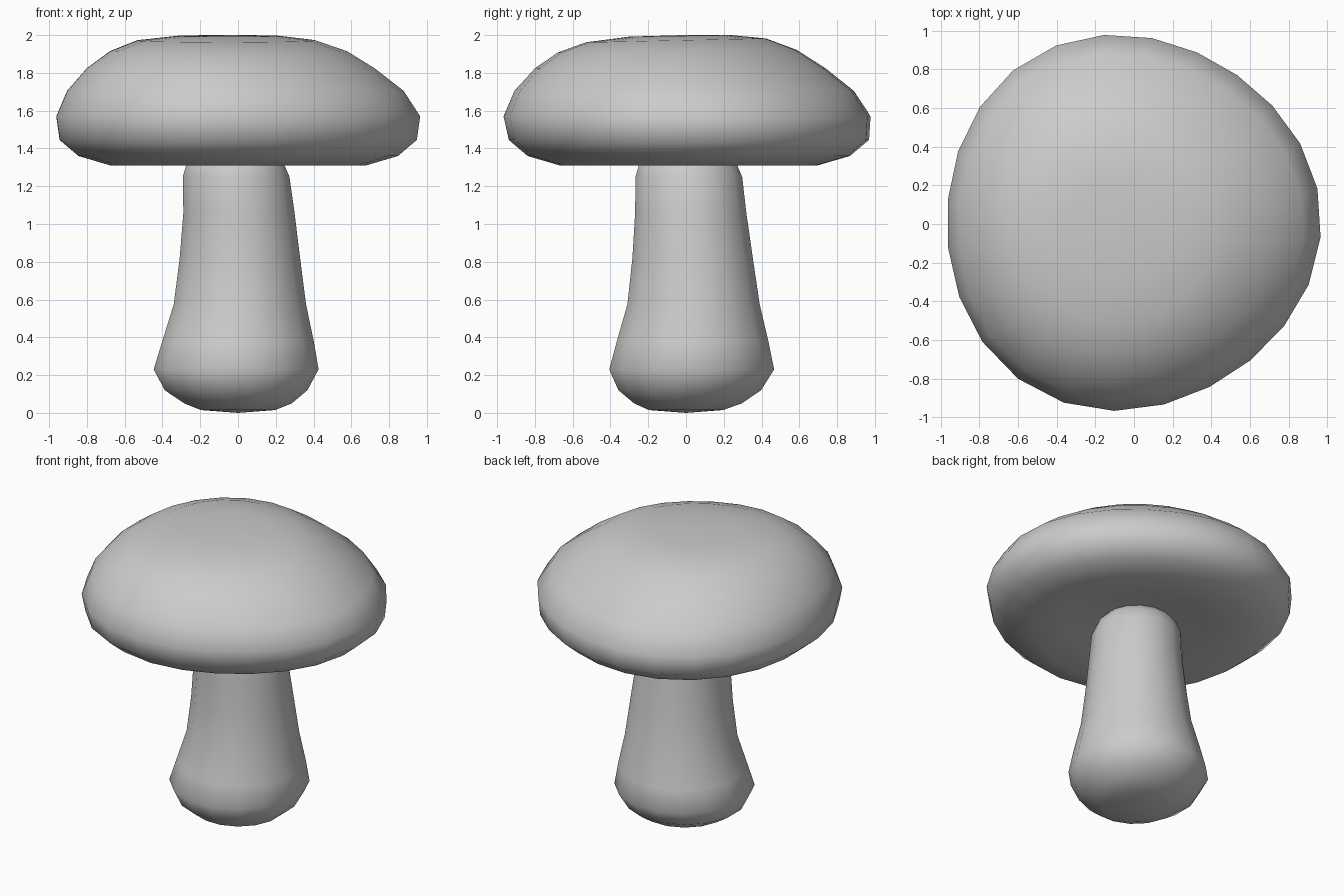
import bpy
import bmesh
from math import cos, sin, pi

default = bpy.data.objects.get("Cube")
if default:
    bpy.data.objects.remove(default, do_unlink=True)


def round_outline(sides):
    """Unit circle, as (angle, radius factor) pairs."""
    return [(2 * pi * (i + 0.5) / sides, 1.0) for i in range(sides)]


def wobbly_outline(sides):
    """Hand-shaped circle, a little squarer on one side."""
    outline = []
    for angle, _ in round_outline(sides):
        angle += 0.03 * (1 + cos(angle))
        factor = 1 + 0.025 * (cos(3 * angle) - cos(angle)) + 0.007 * sin(angle)
        outline.append((angle, factor))
    return outline


def skin_rings(name, outline, rings, bottom, top):
    """Skin off-centre rings (radius, z, dx, dy, front dip) between two poles."""
    bm = bmesh.new()
    loops = []
    for radius, z, dx, dy, dip in rings:
        loops.append([
            bm.verts.new((dx + radius * f * cos(a), dy + radius * f * sin(a), z + dip * sin(a)))
            for a, f in outline])
    low, high = bm.verts.new(bottom), bm.verts.new(top)
    n = len(outline)
    for i in range(n):
        j = (i + 1) % n
        for a, b in zip(loops, loops[1:]):
            bm.faces.new((a[i], a[j], b[j], b[i]))
        bm.faces.new((low, loops[0][j], loops[0][i]))
        bm.faces.new((high, loops[-1][i], loops[-1][j]))
    bmesh.ops.recalc_face_normals(bm, faces=bm.faces)
    for face in bm.faces:
        face.smooth = True
    mesh = bpy.data.meshes.new(name)
    bm.to_mesh(mesh)
    bm.free()
    obj = bpy.data.objects.new(name, mesh)
    bpy.context.collection.objects.link(obj)
    return obj


# Stem: bulbous foot, leaning slightly, tucked under the cap
stem_rings = [
    (0.20, 0.015, 0, 0, 0),
    (0.29, 0.05, 0, 0.01, 0),
    (0.385, 0.12, -0.01, 0.02, 0),
    (0.445, 0.23, -0.01, 0.03, 0),
    (0.41, 0.375, 0, 0.035, 0),
    (0.357, 0.575, 0.01, 0.04, 0),
    (0.325, 0.82, 0.01, 0.035, 0),
    (0.30, 1.06, 0.005, 0.025, 0),
    (0.288, 1.25, -0.01, 0.015, 0),
    (0.262, 1.32, -0.015, 0.01, 0),
    (0.21, 1.38, -0.015, 0.01, 0),
]
skin_rings("stem", round_outline(16), stem_rings, (0, 0, 0), (-0.015, 0.01, 1.4))

# Cap: shallow hollow underneath, rounded rim, flattened off-centre crown
cap_rings = [
    (0.24, 1.36, 0, 0.01, 0),
    (0.46, 1.33, 0, 0.01, 0),
    (0.68, 1.31, 0, 0.01, 0),
    (0.85, 1.36, 0, 0.01, 0),
    (0.95, 1.445, 0, 0.01, 0),
    (0.968, 1.57, 0, 0, 0),
    (0.895, 1.705, -0.015, -0.015, 0),
    (0.765, 1.825, -0.04, -0.035, 0),
    (0.63, 1.915, -0.05, -0.05, 0.007),
    (0.475, 1.972, -0.06, -0.055, 0.01),
    (0.27, 1.996, -0.05, -0.03, 0.004),
]
skin_rings("cap", wobbly_outline(24), cap_rings, (0, 0.01, 1.37), (-0.04, -0.02, 2.0))
